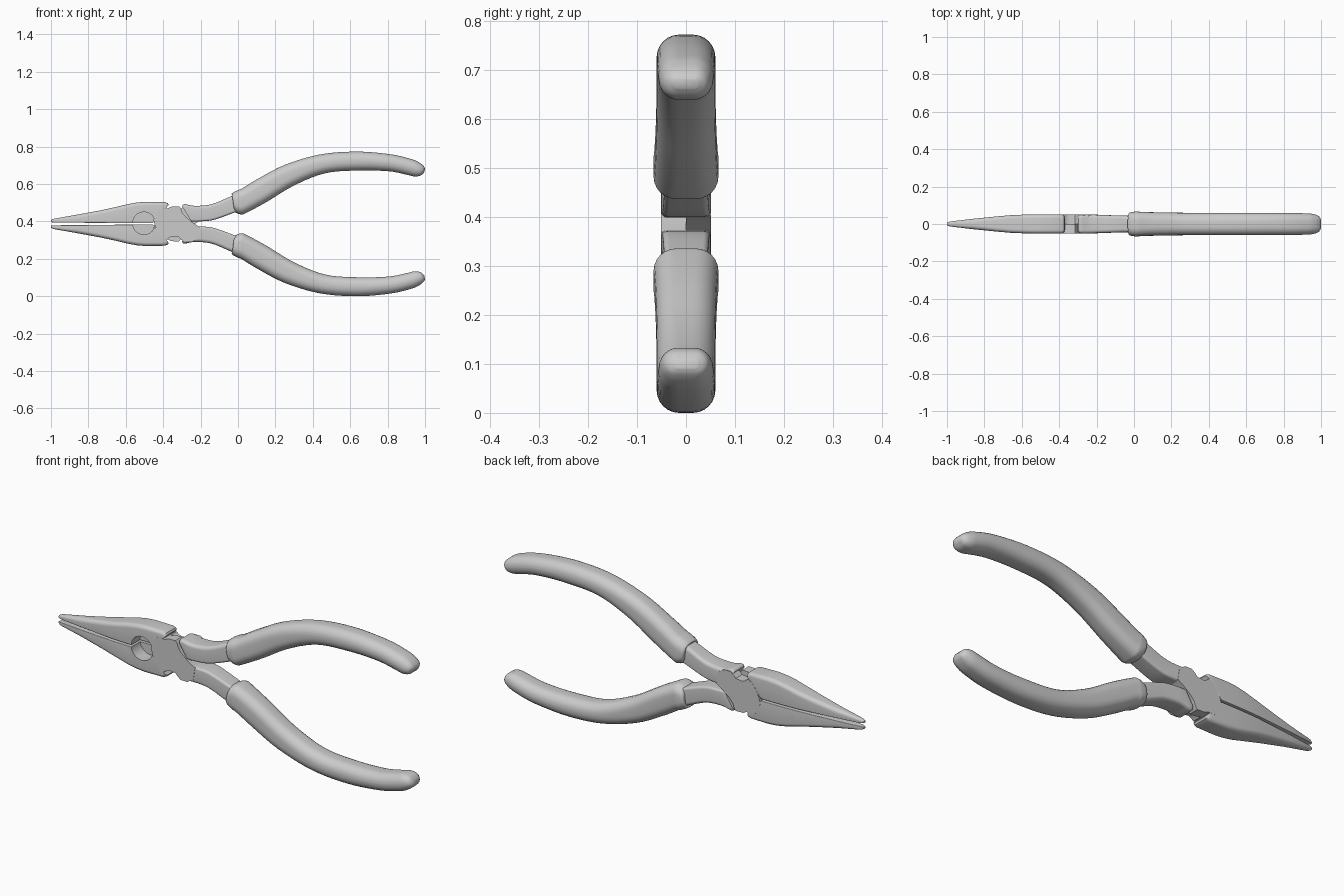
import bpy, bmesh, math
from mathutils import Vector

if "Cube" in bpy.data.objects:
    bpy.data.objects.remove(bpy.data.objects["Cube"])

AXIS = 0.3865  # height of the long axis; each half is the other turned 180 degrees about it


def finish(name, bm, turn):
    if turn:
        for v in bm.verts:
            v.co.y, v.co.z = -v.co.y, 2 * AXIS - v.co.z
    bmesh.ops.recalc_face_normals(bm, faces=bm.faces[:])
    me = bpy.data.meshes.new(name)
    bm.to_mesh(me)
    bm.free()
    ob = bpy.data.objects.new(name, me)
    bpy.context.collection.objects.link(ob)
    return ob


def smooth(ob, angle=35):
    bpy.ops.object.select_all(action='DESELECT')
    ob.select_set(True)
    bpy.context.view_layer.objects.active = ob
    bpy.ops.object.shade_smooth_by_angle(angle=math.radians(angle))


def interpolate(st, sub):
    # Catmull-Rom through the stations
    if sub == 1:
        return st
    out = []
    for i in range(len(st) - 1):
        a, b, c, d = st[max(i - 1, 0)], st[i], st[i + 1], st[min(i + 2, len(st) - 1)]
        for k in range(sub):
            u = k / sub
            out.append([0.5 * (2 * q + (r - p) * u + (2 * p - 5 * q + 4 * r - s) * u * u
                               + (3 * q - p - 3 * r + s) * u ** 3)
                        for p, q, r, s in zip(a, b, c, d)])
    return out + [st[-1]]


def loft(name, stations, r_top, r_bot, sub=1, turn=False, seg=6):
    # station = top x, top z, bottom x, bottom z, half width; section is a rounded rectangle
    bm = bmesh.new()
    rings = []
    for tx, tz, bx, bz, w in interpolate(stations, sub):
        top, bot = Vector((tx, 0, tz)), Vector((bx, 0, bz))
        mid, h = (top + bot) / 2, (top - bot).length / 2
        up = (top - bot).normalized()
        ring = []
        for q, (sy, st) in enumerate(((1, 1), (-1, 1), (-1, -1), (1, -1))):
            r = min(r_top if st > 0 else r_bot, h * 0.95, w * 0.95)
            for k in range(seg + 1):
                a = (q + k / seg) * math.pi / 2
                y = sy * (w - r) + r * math.cos(a)
                t = st * (h - r) + r * math.sin(a)
                p = mid + up * t
                ring.append(bm.verts.new((p.x, y, p.z)))
        rings.append(ring)
    n = len(rings[0])
    for a, b in zip(rings, rings[1:]):
        for i in range(n):
            j = (i + 1) % n
            bm.faces.new((a[i], a[j], b[j], b[i]))
    bm.faces.new(rings[0])
    bm.faces.new(rings[-1])
    return finish(name, bm, turn)


def plate(name, pts, y0, y1, turn=False):
    bm = bmesh.new()
    f = bm.faces.new([bm.verts.new((x, y0, z)) for x, z in pts])
    ext = bmesh.ops.extrude_face_region(bm, geom=[f])['geom']
    for v in ext:
        if isinstance(v, bmesh.types.BMVert):
            v.co.y = y1
    return finish(name, bm, turn)


handle = [(-.030, .540, -.022, .458, .050), (-.032, .550, -.010, .445, .061),
          (.000, .567, .020, .437, .066), (.025, .578, .050, .448, .065),
          (.100, .624, .155, .505, .062), (.250, .702, .300, .592, .060),
          (.440, .758, .465, .657, .060), (.640, .773, .640, .672, .060),
          (.820, .758, .805, .668, .059), (.930, .732, .900, .650, .057),
          (.972, .713, .945, .640, .053), (.993, .695, .978, .646, .043),
          (1.00, .682, .996, .663, .025)]
shaft = [(-.300, .482, -.250, .400, .049), (-.285, .492, -.235, .399, .050),
         (-.230, .483, -.205, .400, .050), (-.140, .492, -.130, .408, .047),
         (-.040, .533, -.010, .450, .044), (.050, .570, .080, .480, .042)]
jaw = [(-1.0, .407, -1.0, .396, .007), (-.985, .414, -.985, .394, .013),
       (-.86, .436, -.86, .393, .028), (-.74, .458, -.74, .392, .040),
       (-.66, .475, -.66, .391, .047), (-.59, .492, -.59, .391, .050),
       (-.54, .501, -.54, .391, .051), (-.49, .505, -.51, .391, .051),
       (-.39, .503, -.465, .391, .051), (-.375, .497, -.457, .391, .051),
       (-.370, .488, -.455, .391, .050)]
lap = [(-.452, .410), (-.445, .380), (-.430, .347), (-.410, .320), (-.390, .304),
       (-.378, .303), (-.366, .314), (-.350, .320), (-.315, .316), (-.302, .302),
       (-.284, .289), (-.247, .289), (-.215, .310), (-.205, .370), (-.240, .392),
       (-.280, .425), (-.298, .447), (-.306, .470), (-.315, .480), (-.355, .479),
       (-.375, .470), (-.420, .470)]

# recess cutter between the jaws, front side only
bpy.ops.mesh.primitive_cylinder_add(vertices=48, radius=.06, depth=.16,
                                    location=(-.503, -.06, .39), rotation=(math.pi / 2, 0, 0))
cutter = bpy.context.object
cutter.name = "recess_cutter"
cutter.hide_render = True

# both halves: jaw, lapped pivot plate, shaft and grip
for turn, j, h in ((False, "upper", "lower"), (True, "lower", "upper")):
    jaw_ob = loft(j + "_jaw", jaw, .02, .003, turn=turn)
    bpy.context.view_layer.objects.active = jaw_ob
    mod = jaw_ob.modifiers.new("recess", 'BOOLEAN')
    mod.operation, mod.solver, mod.object = 'DIFFERENCE', 'EXACT', cutter
    bpy.ops.object.modifier_apply(modifier=mod.name)
    smooth(jaw_ob)
    smooth(plate(j + "_jaw_pivot_plate", lap, -.0515, 0, turn), 30)
    smooth(loft(h + "_shaft", shaft, .018, .012, 5, not turn), 40)
    smooth(loft(h + "_grip", handle, .046, .046, 5, not turn), 50)

bpy.data.objects.remove(cutter)
